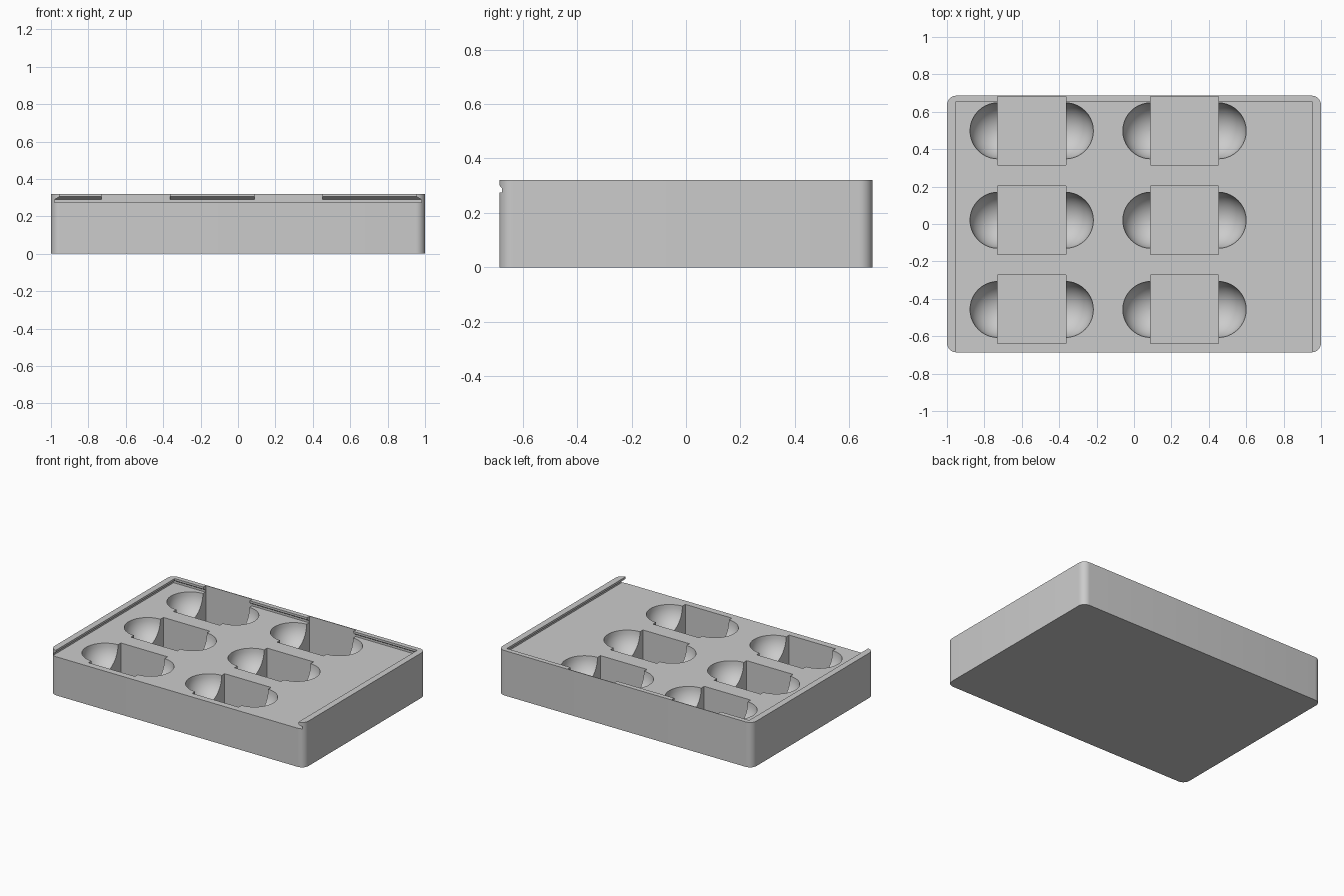
import bpy, bmesh, math
from mathutils import Matrix, Vector

cube = bpy.data.objects.get("Cube")
if cube:
    bpy.data.objects.remove(cube, do_unlink=True)

DECK, TOP, FLOOR = 0.275, 0.32, 0.04
HALF_Y = 0.686

grey = bpy.data.materials.new("plain_grey")
grey.use_nodes = True
colour = (0.6, 0.6, 0.6, 1)
grey.diffuse_color = colour
grey.node_tree.nodes["Principled BSDF"].inputs["Base Color"].default_value = colour


def make_object(name, bm):
    bmesh.ops.recalc_face_normals(bm, faces=bm.faces)
    mesh = bpy.data.meshes.new(name)
    bm.to_mesh(mesh)
    bm.free()
    mesh.materials.append(grey)
    obj = bpy.data.objects.new(name, mesh)
    bpy.context.collection.objects.link(obj)
    return obj


def loft(levels):
    """Stack of rectangles: (z, x half width, y front, y back)."""
    bm = bmesh.new()
    rings = [[bm.verts.new(p) for p in ((-x, f, z), (x, f, z), (x, b, z), (-x, b, z))]
             for z, x, f, b in levels]
    for low, high in zip(rings, rings[1:]):
        for i in range(4):
            j = (i + 1) % 4
            bm.faces.new((low[i], low[j], high[j], high[i]))
    bm.faces.new(rings[0])
    bm.faces.new(rings[-1])
    return bm


def cut(target, name, bm):
    cutter = make_object(name, bm)
    cutter.hide_render = True
    mod = target.modifiers.new(name, 'BOOLEAN')
    mod.operation = 'DIFFERENCE'
    mod.solver = 'EXACT'
    mod.object = cutter
    bpy.context.view_layer.objects.active = target
    bpy.ops.object.modifier_apply(modifier=mod.name)
    bpy.data.objects.remove(cutter, do_unlink=True)


# Block with rounded upright corners
bm = loft([(0, 1, -HALF_Y, HALF_Y), (TOP, 1, -HALF_Y, HALF_Y)])
upright = [e for e in bm.edges if abs(e.verts[0].co.z - e.verts[1].co.z) > 0.1]
bmesh.ops.bevel(bm, geom=upright, offset=0.05, segments=8, profile=0.5, affect='EDGES')
tray = make_object("tray", bm)

# Undercut channel for a sliding lid, open at the front
cut(tray, "lid_channel", loft([
    (DECK, 0.98, -0.8, 0.675), (0.29, 0.98, -0.8, 0.675),
    (0.305, 0.955, -0.8, 0.652), (0.4, 0.955, -0.8, 0.652)]))

# Square wells with a round finger scoop on either side
for cx in (-0.547, 0.27):
    for cy in (0.498, 0.02, -0.457):
        for side in (-1, 1):
            bm = bmesh.new()
            bmesh.ops.create_uvsphere(
                bm, u_segments=40, v_segments=20, radius=0.15,
                matrix=Matrix.Translation((cx + side * 0.18, cy, DECK)))
            cut(tray, "finger_scoop", bm)
        bm = loft([(FLOOR, 0.183, -0.183, 0.183), (0.5, 0.183, -0.183, 0.183)])
        bmesh.ops.translate(bm, verts=bm.verts, vec=Vector((cx, cy, 0)))
        cut(tray, "square_well", bm)

# Smooth the scoops and corners, keep the cut edges crisp
bpy.ops.object.select_all(action='DESELECT')
tray.select_set(True)
bpy.context.view_layer.objects.active = tray
bpy.ops.object.shade_smooth_by_angle(angle=math.radians(30))
